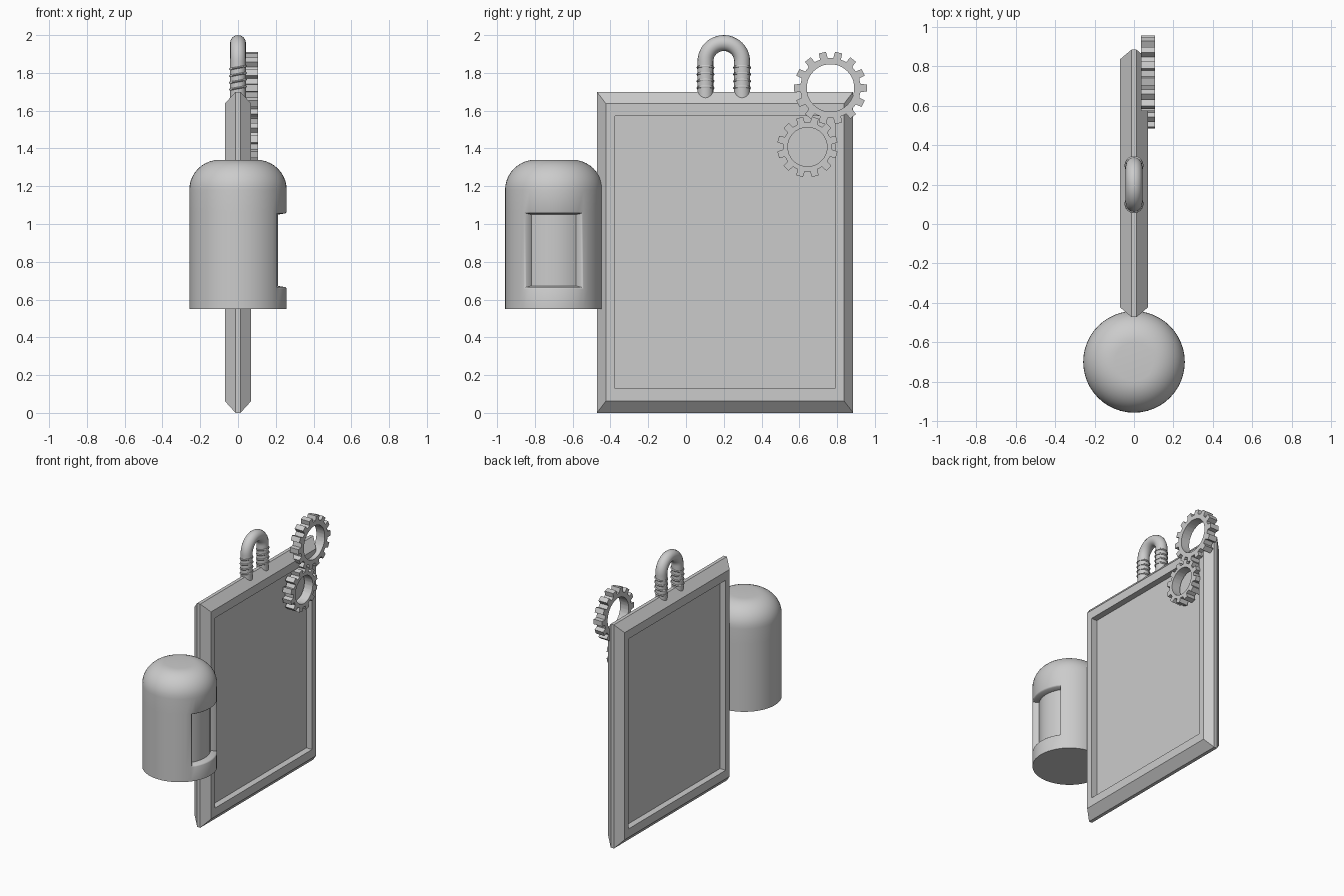
import bpy, bmesh
from math import sin, cos, pi, radians
from mathutils import Vector

if "Cube" in bpy.data.objects:
    bpy.data.objects.remove(bpy.data.objects["Cube"])


def finish(bm, name, smooth=None):
    bmesh.ops.recalc_face_normals(bm, faces=bm.faces[:])
    mesh = bpy.data.meshes.new(name)
    bm.to_mesh(mesh)
    bm.free()
    ob = bpy.data.objects.new(name, mesh)
    bpy.context.collection.objects.link(ob)
    if smooth:
        bpy.ops.object.select_all(action='DESELECT')
        bpy.context.view_layer.objects.active = ob
        ob.select_set(True)
        bpy.ops.object.shade_smooth_by_angle(angle=radians(smooth))
    return ob


def bridge(bm, rings, closed=False):
    """Join equal-length vertex rings with quads; returns rows of faces."""
    rows = []
    for i in range(len(rings) if closed else len(rings) - 1):
        a, b = rings[i], rings[(i + 1) % len(rings)]
        n = len(a)
        rows.append([bm.faces.new((a[j], a[(j + 1) % n], b[(j + 1) % n], b[j]))
                     for j in range(n)])
    return rows


# Framed board: nested rectangles from the front recess round to the back
def board():
    half = [(0.095, 0.128, 0.022), (0.095, 0.128, 0.07), (0.048, 0.063, 0.07), (0, 0, 0.013)]
    sections = half + [(a, b, -x) for a, b, x in reversed(half)]
    bm = bmesh.new()
    rings = []
    for a, b, x in sections:
        y0, y1, z0, z1 = -0.472 + a, 0.885 - a, b, 1.70 - b
        rings.append([bm.verts.new((x, y, z))
                      for y, z in ((y0, z0), (y1, z0), (y1, z1), (y0, z1))])
    bridge(bm, rings)
    bm.faces.new(rings[0])
    bm.faces.new(rings[-1])
    finish(bm, "framed_board")


# Domed canister with a recessed window on the +x side
def canister(cy=-0.70, R=0.258, n=48):
    prof = [(R, 0.55), (R, 0.657), (R, 1.065), (R, 1.18)]
    prof += [(R - 0.16 + 0.16 * cos(t), 1.18 + 0.16 * sin(t))
             for t in (i * pi / 20 for i in range(1, 11))]
    bm = bmesh.new()
    rings = [[bm.verts.new((r * cos(2 * pi * j / n), r * sin(2 * pi * j / n), z))
              for j in range(n)] for r, z in prof]
    rows = bridge(bm, rings)
    bm.faces.new(rings[0])
    bm.faces.new(rings[-1])
    bmesh.ops.recalc_face_normals(bm, faces=bm.faces[:])
    window = [rows[1][j % n] for j in range(-5, 5)]
    for inset, radius in ((0.004, 0.256), (0.005, 0.25), (0.006, 0.212)):
        bmesh.ops.inset_region(bm, faces=window, thickness=inset, use_even_offset=True)
        for v in {v for f in window for v in f.verts}:
            flat = Vector((v.co.x, v.co.y)).normalized() * radius
            v.co.x, v.co.y = flat
    bmesh.ops.translate(bm, verts=bm.verts[:], vec=(0, cy, 0))
    finish(bm, "canister", 35)


# Ring gears lying in the yz plane
def gear(name, cy, cz, tip, root, hole, teeth, phase=0.0, x0=0.035, x1=0.106):
    pts = []
    for k in range(teeth):
        for f, r in ((-0.29, root), (-0.22, tip), (0.22, tip), (0.29, root)):
            pts.append((2 * pi * (k + f + phase) / teeth, r))

    bm = bmesh.new()

    def ring(x, inner):
        return [bm.verts.new((x, cy + (hole if inner else r) * cos(a),
                              cz + (hole if inner else r) * sin(a))) for a, r in pts]
    bridge(bm, [ring(x0, True), ring(x0, False), ring(x1, False), ring(x1, True)], True)
    finish(bm, name, 20)


# Arched handle tube with thread ridges on both legs
def handle(cy=0.20, R=0.097, r=0.042):
    zc = 2.0 - r - R
    path = [(cy + R, 1.62)]
    path += [(cy + R * cos(i * pi / 24), zc + R * sin(i * pi / 24)) for i in range(25)]
    path += [(cy - R, 1.62)]
    cu = bpy.data.curves.new("handle_arch", 'CURVE')
    cu.dimensions = '3D'
    cu.bevel_depth = r
    cu.bevel_resolution = 6
    cu.use_fill_caps = True
    sp = cu.splines.new('POLY')
    sp.points.add(len(path) - 1)
    for p, (y, z) in zip(sp.points, path):
        p.co = (0, y, z, 1)
    bpy.context.collection.objects.link(bpy.data.objects.new("handle_arch", cu))

    bm = bmesh.new()
    for side in (-1, 1):
        for k in range(4):
            z0 = 1.72 + 0.036 * k
            rings = []
            for i in range(24):
                a = 2 * pi * i / 24
                rings.append([bm.verts.new((
                    (r + 0.006 * cos(b)) * cos(a),
                    cy + side * R + (r + 0.006 * cos(b)) * sin(a),
                    z0 + 0.006 * sin(b) + 0.008 * cos(a)))
                    for b in (j * pi / 3 for j in range(6))])
            bridge(bm, rings, True)
    finish(bm, "handle_ridges", 60)


board()
canister()
gear("large_gear", 0.765, 1.72, 0.193, 0.16, 0.126, 14)
gear("small_gear", 0.643, 1.408, 0.161, 0.13, 0.104, 12, 0.5)
handle()
